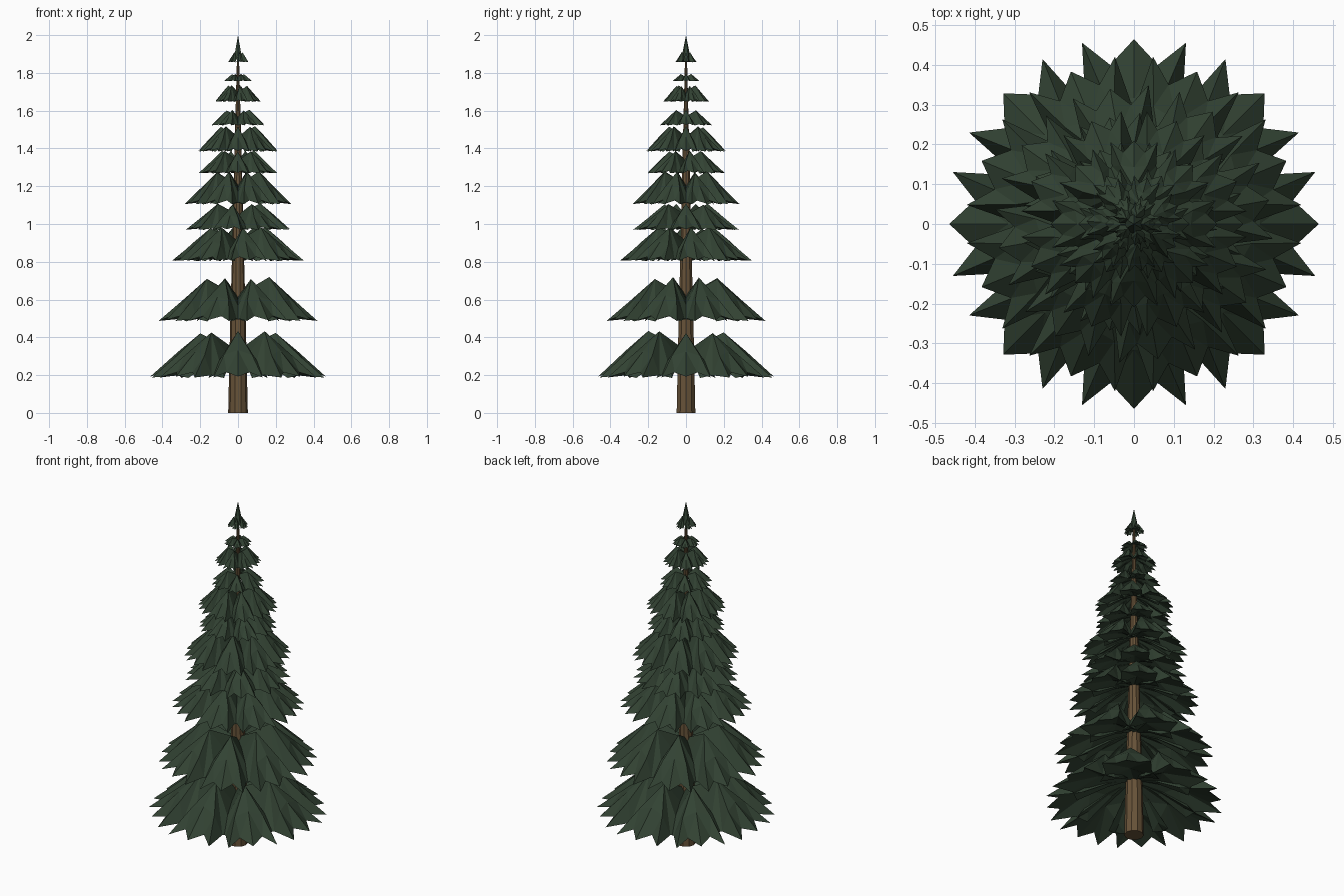
import bpy, bmesh, math, random
from mathutils import Matrix, Vector

if "Cube" in bpy.data.objects:
    bpy.data.objects.remove(bpy.data.objects["Cube"])

random.seed(4)


def material(name, rgb):
    m = bpy.data.materials.new(name)
    m.diffuse_color = (*rgb, 1)
    m.use_nodes = True
    m.node_tree.nodes["Principled BSDF"].inputs["Base Color"].default_value = m.diffuse_color
    return m


GREEN = material("dark needle green", (0.032, 0.055, 0.033))
BROWN = material("bark brown", (0.135, 0.085, 0.040))


def finish(name, bm, mat):
    bmesh.ops.recalc_face_normals(bm, faces=bm.faces)
    me = bpy.data.meshes.new(name)
    bm.to_mesh(me)
    bm.free()
    me.materials.append(mat)
    bpy.context.collection.objects.link(bpy.data.objects.new(name, me))


def polar(r, deg, z):
    a = math.radians(deg)
    return Vector((r * math.cos(a), r * math.sin(a), z))


def add_branch(bm, angle, R, lo, hi):
    """One drooping fan: humped ridge, three pointed tips, hollow underside."""
    h = hi - lo
    turn = Matrix.Rotation(angle, 3, 'Z')
    lift = random.uniform(-0.06, 0.0) * h

    def v(r, deg, z):
        return bm.verts.new(turn @ polar(r * R, deg, lo + z * h + lift * z))

    root = v(0.03, 0, 0.62)
    hump = v(0.43, 0, 1.0)
    ridge = v(0.68, 0, 0.60)
    under = v(0.50, 0, 0.40)
    tip = v(1.0, 0, 0.05)
    rim = {}
    for s in (1, -1):
        notch = v(0.87, s * 8.5, 0.14)
        shoulder = v(0.72, s * 13, 0.50)
        side = v(1.02, s * 16, 0.03)
        nick = v(0.74, s * 21, 0.08)
        barb = v(0.66, s * 31, 0.02)
        back = v(0.30, s * 30, 0.42)
        rim = [tip, notch, side, nick, barb, back, root]
        top = [(hump, ridge, shoulder), (ridge, tip, notch), (ridge, notch, shoulder),
               (shoulder, notch, side), (shoulder, side, nick), (hump, shoulder, nick),
               (hump, nick, barb), (hump, barb, back), (hump, back, root)]
        for f in top + [(under, a, b) for a, b in zip(rim, rim[1:])]:
            bm.faces.new(f)


# Trunk: tapered ten-sided rings
bm = bmesh.new()
rings = []
for z, r in ((0, 0.052), (0.45, 0.042), (0.9, 0.030), (1.4, 0.018), (1.9, 0.005)):
    rings.append([bm.verts.new(polar(r, i * 36, z)) for i in range(10)])
for a, b in zip(rings, rings[1:]):
    for i in range(10):
        j = (i + 1) % 10
        bm.faces.new((a[i], a[j], b[j], b[i]))
bm.faces.new(rings[0])
bm.faces.new(rings[-1])
finish("trunk", bm, BROWN)

# Whorls of branches: radius, lowest z, highest z, branch count, start angle
TIERS = [(0.465, 0.18, 0.435, 8, 0), (0.415, 0.48, 0.72, 8, 22.5),
         (0.345, 0.80, 0.985, 8, 10), (0.275, 0.965, 1.11, 7, 0),
         (0.28, 1.10, 1.28, 8, 22.5), (0.205, 1.265, 1.39, 7, 12),
         (0.21, 1.38, 1.52, 8, 0), (0.14, 1.52, 1.605, 6, 0),
         (0.12, 1.645, 1.735, 7, 22.5), (0.073, 1.755, 1.795, 6, 0),
         (0.055, 1.855, 1.91, 5, 0)]
for n, (R, lo, hi, count, start) in enumerate(TIERS):
    bm = bmesh.new()
    for i in range(count):
        add_branch(bm, math.radians(start) + math.tau * i / count, R, lo, hi)
    finish(f"branch_tier_{n + 1}", bm, GREEN)

# Pointed leader at the top
bm = bmesh.new()
bmesh.ops.create_cone(bm, cap_ends=True, segments=6, radius1=0.026, radius2=0,
                      depth=0.13, matrix=Matrix.Translation((0, 0, 1.935)))
finish("top_spike", bm, GREEN)
